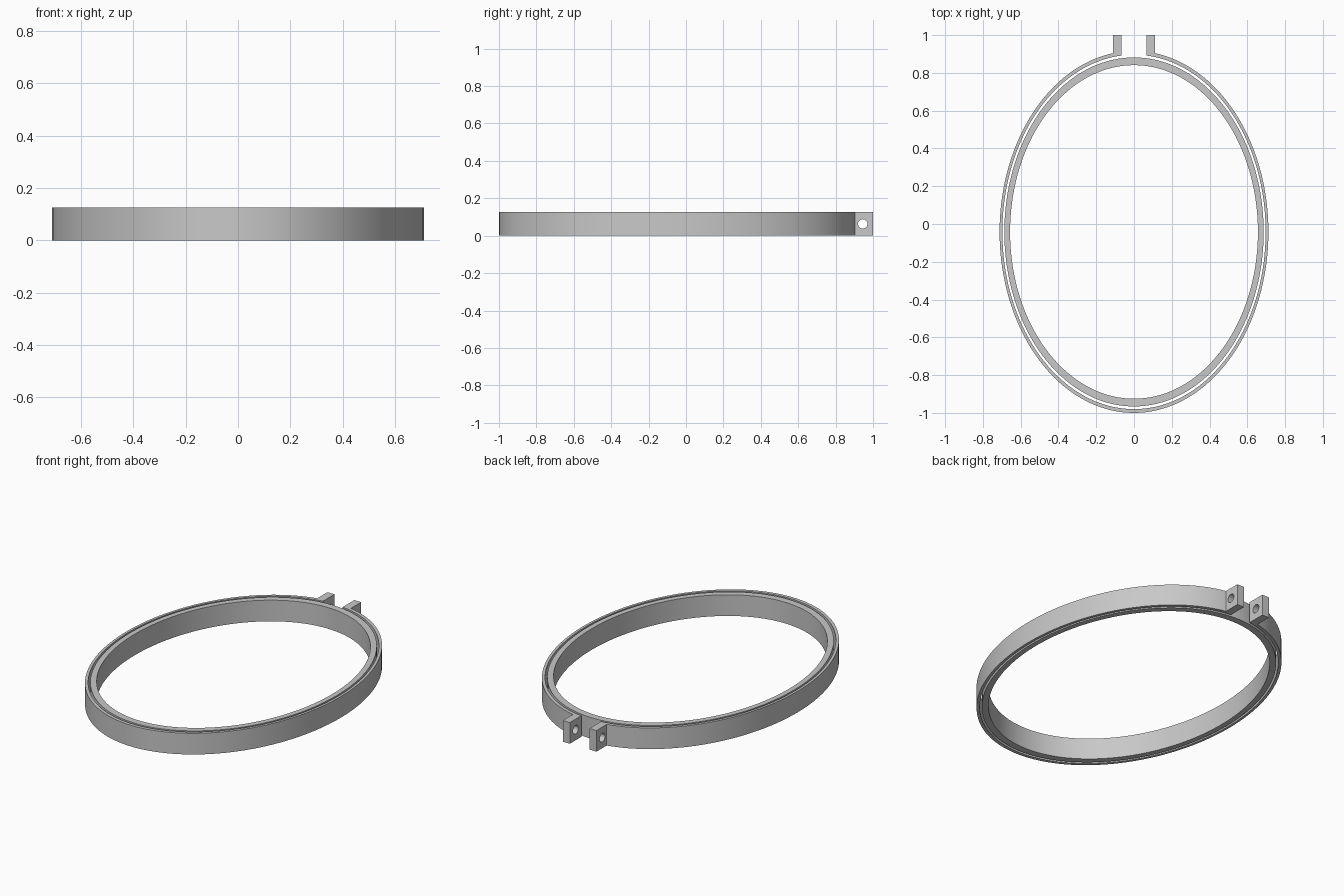
import bpy, bmesh, math

if "Cube" in bpy.data.objects:
    bpy.data.objects.remove(bpy.data.objects["Cube"], do_unlink=True)

HEIGHT = 0.126
CENTRE_Y = -0.042
RATIO = 0.743            # width / length of every ellipse
SEGMENTS = 144
TAB_IN, TAB_OUT = 0.065, 0.111

grey = bpy.data.materials.new("plain grey")
grey.use_nodes = True
colour = (0.58, 0.58, 0.58, 1)
grey.diffuse_color = colour
grey.node_tree.nodes["Principled BSDF"].inputs["Base Color"].default_value = colour


def arc(radius, half_gap):
    """Points on an ellipse, running from +x of the back gap round to -x."""
    start = math.asin(half_gap / (radius * RATIO))
    sweep = 2 * (math.pi - start)
    return [(radius * RATIO * math.sin(start + sweep * i / SEGMENTS),
             CENTRE_Y + radius * math.cos(start + sweep * i / SEGMENTS))
            for i in range(SEGMENTS + 1)]


def band(name, inner, outer, tabs=False):
    """Flat strip between two arcs, extruded to the hoop height."""
    bm = bmesh.new()
    a = [bm.verts.new((x, y, 0)) for x, y in inner]
    b = [bm.verts.new((x, y, 0)) for x, y in outer]
    for i in range(SEGMENTS):
        bm.faces.new((a[i], a[i + 1], b[i + 1], b[i]))
    if tabs:
        for side, end in ((1, 0), (-1, -1)):
            p = bm.verts.new((side * TAB_IN, 1, 0))
            q = bm.verts.new((side * TAB_OUT, 1, 0))
            bm.faces.new((a[end], p, q, b[end]))
    bmesh.ops.remove_doubles(bm, verts=bm.verts, dist=1e-5)
    result = bmesh.ops.extrude_face_region(bm, geom=bm.faces[:])
    top = [g for g in result["geom"] if isinstance(g, bmesh.types.BMVert)]
    bmesh.ops.translate(bm, verts=top, vec=(0, 0, HEIGHT))
    bmesh.ops.recalc_face_normals(bm, faces=bm.faces)
    mesh = bpy.data.meshes.new(name)
    bm.to_mesh(mesh)
    bm.free()
    mesh.materials.append(grey)
    obj = bpy.data.objects.new(name, mesh)
    bpy.context.collection.objects.link(obj)
    return obj


def activate(obj):
    bpy.ops.object.select_all(action='DESELECT')
    obj.select_set(True)
    bpy.context.view_layer.objects.active = obj


# Closed inner hoop and split outer hoop with clamp tabs
inner_hoop = band("inner_hoop", arc(0.883, 0), arc(0.924, 0))
outer_hoop = band("outer_hoop", arc(0.938, TAB_IN), arc(0.958, TAB_OUT), tabs=True)

# Screw hole through both tabs
bpy.ops.mesh.primitive_cylinder_add(vertices=32, radius=0.025, depth=0.4,
                                    location=(0, 0.945, HEIGHT / 2),
                                    rotation=(0, math.pi / 2, 0))
cutter = bpy.context.object
cutter.name = "screw_hole_cutter"
cutter.hide_render = True
cutter.data.materials.append(grey)
activate(outer_hoop)
hole = outer_hoop.modifiers.new("screw_hole", 'BOOLEAN')
hole.operation = 'DIFFERENCE'
hole.solver = 'EXACT'
hole.object = cutter
bpy.ops.object.modifier_apply(modifier=hole.name)
bpy.data.objects.remove(cutter, do_unlink=True)

for hoop in (inner_hoop, outer_hoop):
    activate(hoop)
    bpy.ops.object.shade_smooth_by_angle(angle=math.radians(30))
